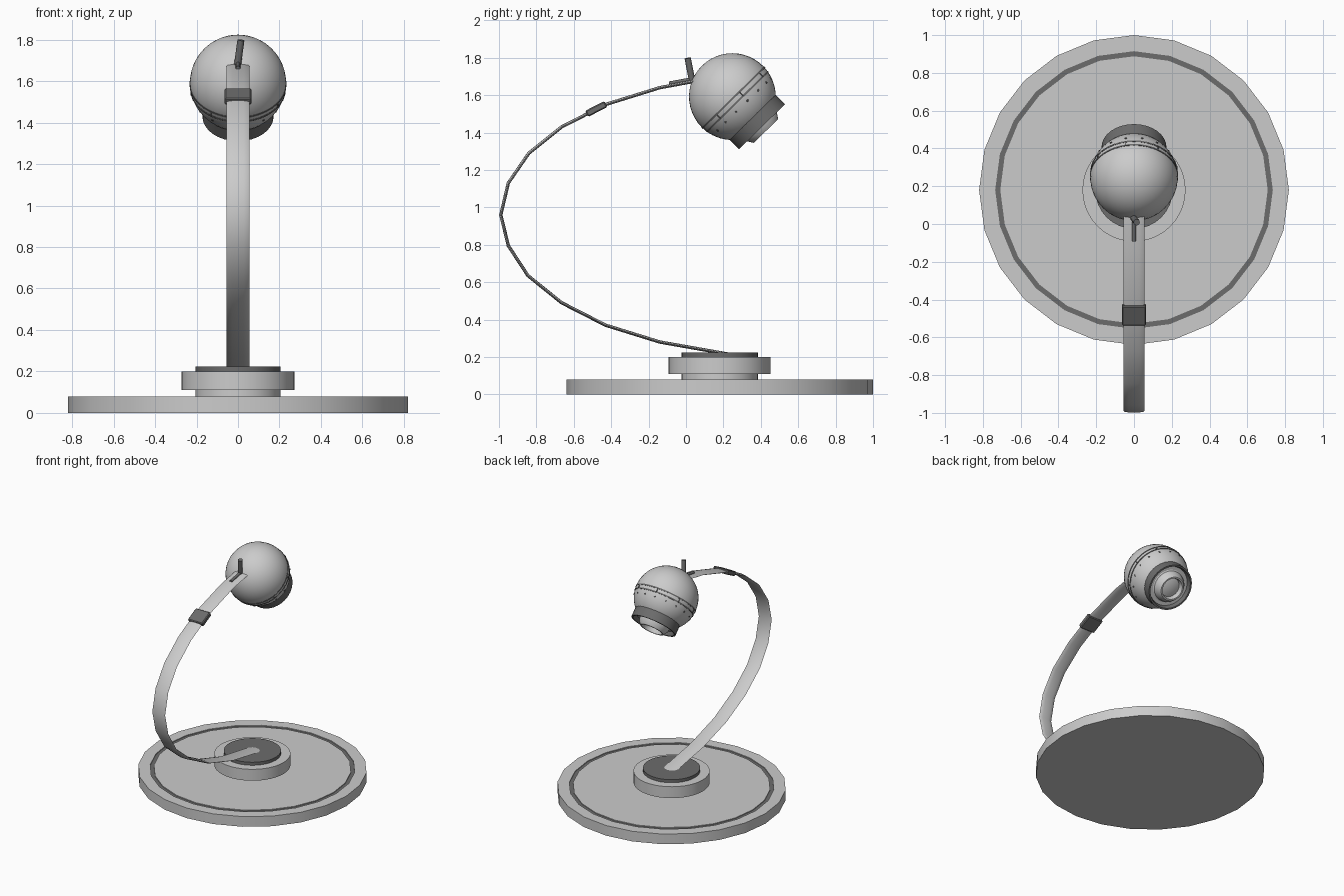
import bpy, bmesh, math
from mathutils import Vector, Matrix

if "Cube" in bpy.data.objects:
    bpy.data.objects.remove(bpy.data.objects["Cube"])

dark = bpy.data.materials.new("dark_grey")
dark.diffuse_color = (0.15, 0.15, 0.15, 1)
dark.use_nodes = True
dark.node_tree.nodes["Principled BSDF"].inputs["Base Color"].default_value = dark.diffuse_color


def finish(bm, name, mat=None, angle=32):
    bmesh.ops.remove_doubles(bm, verts=bm.verts, dist=1e-5)
    bmesh.ops.recalc_face_normals(bm, faces=bm.faces)
    me = bpy.data.meshes.new(name)
    bm.to_mesh(me)
    bm.free()
    ob = bpy.data.objects.new(name, me)
    bpy.context.collection.objects.link(ob)
    if mat:
        me.materials.append(mat)
    bpy.ops.object.select_all(action='DESELECT')
    bpy.context.view_layer.objects.active = ob
    ob.select_set(True)
    bpy.ops.object.shade_smooth_by_angle(angle=math.radians(angle))
    return ob


def bridge(bm, a, b):
    n = len(a)
    for i in range(n):
        bm.faces.new((a[i], a[(i + 1) % n], b[(i + 1) % n], b[i]))


def lathe(name, profile, origin, axis=(0, 0, 1), segs=32, mat=None, closed=False):
    """Spin (radius, height) points about an axis through origin."""
    bm = bmesh.new()
    rot = Vector((0, 0, 1)).rotation_difference(Vector(axis)).to_matrix()
    rings = []
    for r, h in profile:
        rings.append([bm.verts.new(Vector(origin) + rot @ Vector(
            (r * math.cos(math.tau * i / segs), r * math.sin(math.tau * i / segs), h)))
            for i in range(segs)])
    for a, b in zip(rings, rings[1:]):
        bridge(bm, a, b)
    if closed:
        bridge(bm, rings[-1], rings[0])
    return finish(bm, name, mat)


def rod(name, a, b, r, mat=None, segs=12):
    a, b = Vector(a), Vector(b)
    n = (b - a).length
    return lathe(name, [(0, 0), (r, 0), (r, n), (0, n)], a, (b - a).normalized(), segs, mat)


# base plate with inlaid ring
C = (0, 0.18, 0)
lathe("base_plate", [(0, 0), (.82, 0), (.82, .08), (.735, .08), (.735, .065),
                     (.708, .065), (.708, .08), (0, .08)], C, segs=24)
lathe("base_inlay", [(.708, .064), (.735, .064), (.735, .074), (.708, .074)],
      C, segs=24, mat=dark, closed=True)

# hub
lathe("hub_neck", [(0, .08), (.205, .08), (.205, .112), (0, .112)], C)
lathe("hub_collar", [(0, .11), (.273, .11), (.273, .2), (0, .2)], C, segs=40)
lathe("hub_cap", [(0, .2), (.205, .2), (.205, .224), (0, .224)], C, mat=dark)

# arm: flattened oval section swept along an arc
path = [Vector((0, y, z)) for y, z in [
    (.24, .213), (-.14, .28), (-.43, .37), (-.665, .49), (-.845, .635), (-.95, .795),
    (-.99, .96), (-.95, 1.13), (-.84, 1.29), (-.665, 1.43), (-.43, 1.55),
    (-.14, 1.64), (.04, 1.673)]]
bm = bmesh.new()
rings = []
for i, p in enumerate(path):
    d1 = (p - path[max(i - 1, 0)]).normalized()
    d2 = (path[min(i + 1, len(path) - 1)] - p).normalized()
    t = (d1 + d2).normalized()
    n = Vector((0, -t.z, t.y))
    rings.append([bm.verts.new(p + Vector((.056 * math.cos(k * math.tau / 12), 0, 0))
                               + n * (.009 * math.sin(k * math.tau / 12))) for k in range(12)])
for a, b in zip(rings, rings[1:]):
    bridge(bm, a, b)
bm.faces.new(rings[0])
bm.faces.new(rings[-1])
finish(bm, "arm")

# sleeve on the arm
bm = bmesh.new()
bmesh.ops.create_cube(bm, size=1, matrix=Matrix.Translation((0, -.48, 1.526))
                      @ Matrix.Rotation(math.radians(27), 4, 'X')
                      @ Matrix.Diagonal((.128, .115, .036, 1)))
bmesh.ops.bevel(bm, geom=bm.edges[:], offset=.006, segments=1, affect='EDGES')
finish(bm, "arm_sleeve", dark)

# pivot lever and pin behind the head
rod("pivot_lever", (-.004, .035, 1.665), (.014, .009, 1.798), .017, dark)
rod("pivot_pin", (0, -.09, 1.662), (0, .05, 1.688), .011, dark)

# head sphere
H = Vector((0, .248, 1.592))
A = Vector((0, .70, -.714)).normalized()
R = .232
sphere = [(R * math.sin(math.pi * i / 24), -R * math.cos(math.pi * i / 24)) for i in range(25)]
lathe("head_shell", sphere, H, A, 40)

# seam hoops around the head
for i, h in enumerate((.008, .038)):
    def s(a):
        return math.sqrt(R * R - a * a)
    lathe(f"head_seam_{i}", [(s(h) - .01, h - .005), (s(h) + .002, h - .005),
                             (s(h) + .002, h + .005), (s(h) - .01, h + .005)],
          H, A, 40, dark, True)

# rivets and seam notches around the head
side = Vector((1, 0, 0))
up = A.cross(side)
for i in range(16):
    t = math.tau * (i + .5) / 16
    radial = side * math.cos(t) + up * math.sin(t)
    d = A * math.sin(.32) + radial * math.cos(.32)
    rod(f"head_rivet_{i}", H + d * (R - .01), H + d * (R + .003), .006, dark, 8)
    if i % 2:
        d = H + radial * (R - .002)
        rod(f"seam_notch_{i}", d + A * .008, d + A * .038, .004, dark, 6)

# dark collar and stepped lamp mouth
lathe("mouth_collar", [(.14, .14), (.172, .14), (.172, .226), (.16, .226), (.15, .195)],
      H, A, 32, dark, True)
lathe("lamp_mouth", [(.152, .195), (.118, .195), (.112, .225), (.091, .257), (.08, .257),
                     (.07, .205), (.04, .195), (0, .192), (0, .16), (.152, .16)],
      H, A, 32, closed=True)
